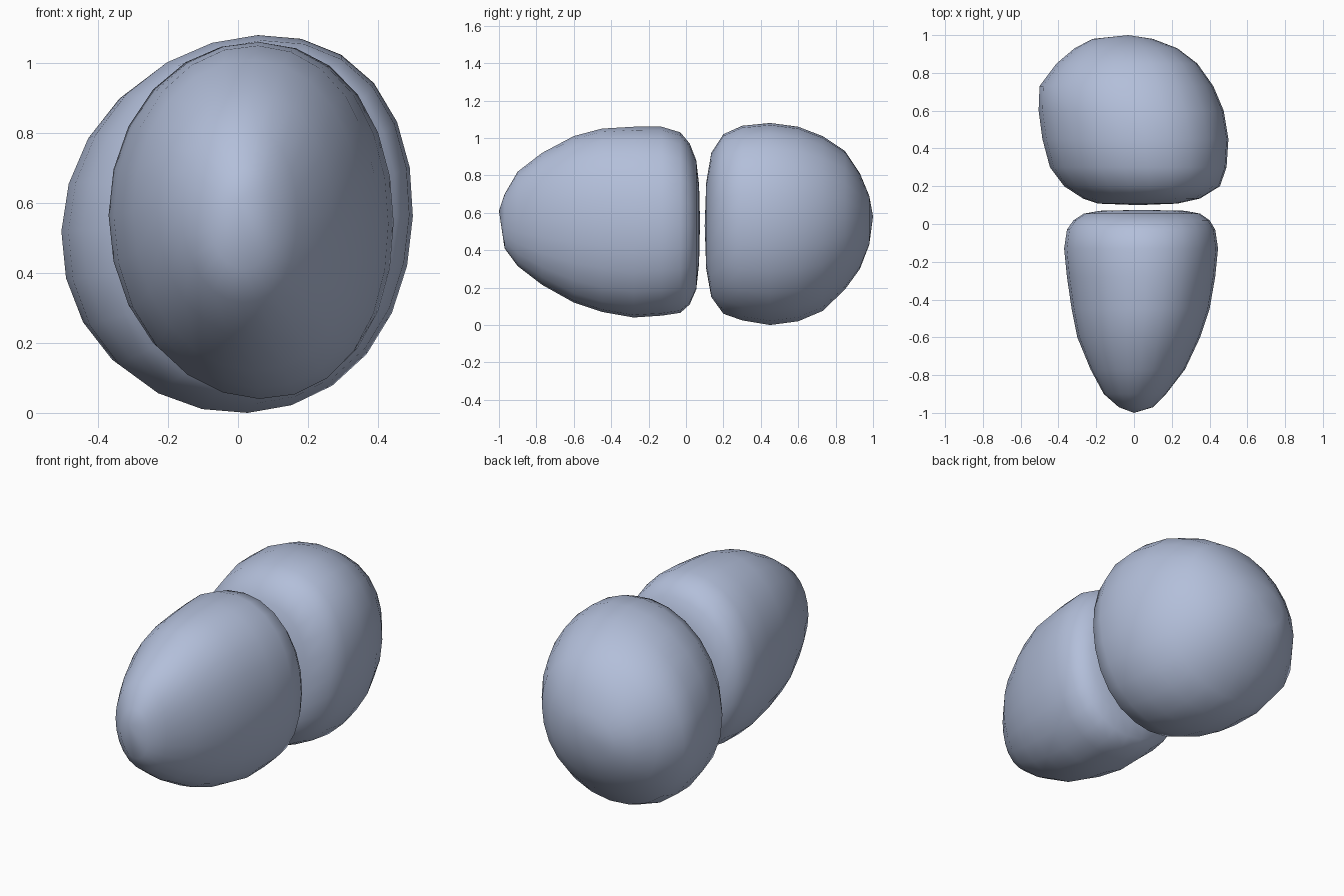
import bpy, bmesh, math

SEG = 24

mat = bpy.data.materials.new("blue grey")
mat.diffuse_color = (0.45, 0.52, 0.70, 1)


def lobe(name, start, rings, end, skew_x, skew_z, bow, full):
    """Loft slanted oval rings (y, left, right, bottom, top) between two end points."""
    bm = bmesh.new()
    loops = []
    for y, xl, xr, zb, zt in rings:
        cx, cz, rx, rz = (xl + xr) / 2, (zb + zt) / 2, (xr - xl) / 2, (zt - zb) / 2
        loop = []
        for i in range(SEG):
            a = math.tau * i / SEG
            c, s = math.cos(a), math.sin(a)
            k = 1 + full * math.sin(2 * a) ** 2
            loop.append(bm.verts.new((cx + rx * (k * c + skew_x * s + bow * s * s), y,
                                      cz + rz * (k * s + skew_z * c))))
        loops.append(loop)
    for a, b in zip(loops, loops[1:]):
        for i in range(SEG):
            j = (i + 1) % SEG
            bm.faces.new((a[i], a[j], b[j], b[i]))
    for loop, tip in ((loops[0], start), (loops[-1], end)):
        v = bm.verts.new(tip)
        for i in range(SEG):
            bm.faces.new((loop[i], loop[(i + 1) % SEG], v))
    bmesh.ops.recalc_face_normals(bm, faces=bm.faces)
    for f in bm.faces:
        f.smooth = True
    me = bpy.data.meshes.new(name)
    bm.to_mesh(me)
    bm.free()
    me.materials.append(mat)
    ob = bpy.data.objects.new(name, me)
    bpy.context.collection.objects.link(ob)
    return ob


# Tapered front lobe, flattened where it faces the other
lobe("front_lobe", (0, -1.0, 0.61), [
    (-0.97, -0.08, 0.10, 0.41, 0.70),
    (-0.90, -0.16, 0.17, 0.315, 0.82),
    (-0.77, -0.23, 0.27, 0.215, 0.92),
    (-0.60, -0.30, 0.35, 0.12, 1.01),
    (-0.45, -0.33, 0.40, 0.07, 1.05),
    (-0.28, -0.355, 0.43, 0.04, 1.06),
    (-0.13, -0.37, 0.445, 0.05, 1.06),
    (-0.03, -0.355, 0.43, 0.065, 1.03),
    (0.02, -0.32, 0.40, 0.11, 0.97),
    (0.055, -0.265, 0.35, 0.19, 0.88),
    (0.07, -0.18, 0.27, 0.33, 0.75),
], (0.04, 0.075, 0.55), 0.0, -0.02, 0.06, 0.015)

# Rounder back lobe
lobe("back_lobe", (0.02, 0.10, 0.53), [
    (0.108, -0.19, 0.23, 0.30, 0.76),
    (0.135, -0.27, 0.35, 0.15, 0.92),
    (0.20, -0.37, 0.455, 0.06, 1.02),
    (0.30, -0.445, 0.49, 0.025, 1.065),
    (0.45, -0.485, 0.50, 0.0, 1.08),
    (0.60, -0.505, 0.475, 0.02, 1.06),
    (0.73, -0.50, 0.42, 0.075, 1.01),
    (0.85, -0.41, 0.335, 0.19, 0.93),
    (0.93, -0.315, 0.23, 0.30, 0.81),
    (0.98, -0.22, 0.10, 0.43, 0.69),
], (-0.03, 1.0, 0.58), 0.03, 0.04, 0.07, 0.015)
